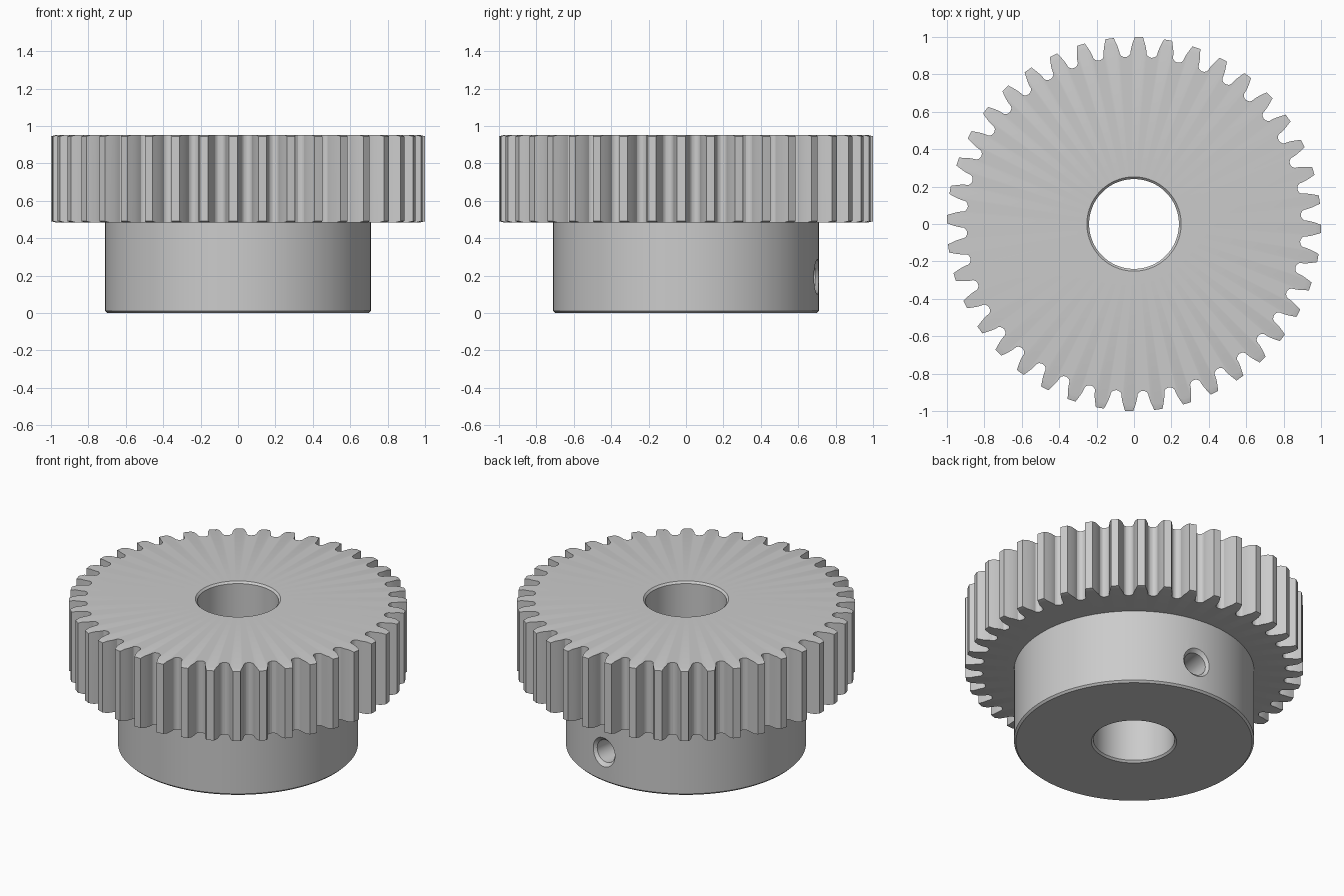
import bpy, bmesh
from math import sin, cos, radians, tau
from mathutils import Matrix

if "Cube" in bpy.data.objects:
    bpy.data.objects.remove(bpy.data.objects["Cube"])

TEETH = 40
PITCH = tau / TEETH


def make_object(name, rings):
    """Closed ring-shaped solid from a loop of cross-section loops."""
    bm = bmesh.new()
    loops = [[bm.verts.new(p) for p in ring] for ring in rings]
    for a, b in zip(loops, loops[1:] + loops[:1]):
        for i in range(len(a)):
            j = (i + 1) % len(a)
            bm.faces.new((a[i], a[j], b[j], b[i]))
    bmesh.ops.recalc_face_normals(bm, faces=bm.faces)
    me = bpy.data.meshes.new(name)
    bm.to_mesh(me)
    bm.free()
    ob = bpy.data.objects.new(name, me)
    bpy.context.collection.objects.link(ob)
    return ob


def section(profile, a):
    return [(r * cos(a), r * sin(a), z) for r, z in profile]


def cut(target, cutter):
    cutter.hide_render = True
    mod = target.modifiers.new("cut", "BOOLEAN")
    mod.operation = "DIFFERENCE"
    mod.solver = "EXACT"
    mod.object = cutter
    bpy.ops.object.select_all(action="DESELECT")
    bpy.context.view_layer.objects.active = target
    target.select_set(True)
    bpy.ops.object.modifier_apply(modifier=mod.name)
    bpy.data.objects.remove(cutter)


# Turned blank: hub, gear disc and chamfered bore
blank = [(0.24, 0.012), (0.252, 0), (0.698, 0), (0.71, 0.012), (0.71, 0.483),
         (0.97, 0.483), (1.0, 0.491), (1.0, 0.945), (0.97, 0.953),
         (0.252, 0.953), (0.24, 0.941)]
gear = make_object("spur_gear", [section(blank, tau * i / 160) for i in range(160)])

# Tooth gaps: a ring cutter whose inner wall follows the tooth outline
flank = [(1.004, 0.021), (0.985, 0.027), (0.97, 0.032), (0.952, 0.0372),
         (0.937, 0.0405), (0.923, 0.0425), (0.911, 0.0435), (0.902, 0.049),
         (0.896, 0.058)]                      # radius, half thickness
half = [(r, w / r) for r, w in flank]
outline = [(r, -a) for r, a in reversed(half)] + half + [(0.893, PITCH / 2)]
rings = []
for t in range(TEETH):
    centre = radians(88.5) + t * PITCH
    for r, a in outline:
        rings.append(section([(r, 0.44), (r, 1.0), (1.1, 1.0), (1.1, 0.44)], centre + a))
cut(gear, make_object("tooth_gap_cutter", rings))

# Countersunk set screw hole from the hub side into the bore
d = radians(81.6)
place = (Matrix.Translation((0, 0, 0.193)) @ Matrix.Rotation(d, 4, "Z")
         @ Matrix.Rotation(radians(90), 4, "Y"))
bm = bmesh.new()
prof = [(0.072, 0.1), (0.072, 0.688), (0.095, 0.711), (0.095, 0.8)]
loops = [[bm.verts.new((r * cos(tau * i / 40), r * sin(tau * i / 40), z))
          for i in range(40)] for r, z in prof]
for a, b in zip(loops, loops[1:]):
    for i in range(40):
        j = (i + 1) % 40
        bm.faces.new((a[i], a[j], b[j], b[i]))
bm.faces.new(loops[0])
bm.faces.new(loops[-1])
bmesh.ops.recalc_face_normals(bm, faces=bm.faces)
bm.transform(place)
me = bpy.data.meshes.new("screw_hole_cutter")
bm.to_mesh(me)
bm.free()
hole = bpy.data.objects.new("screw_hole_cutter", me)
bpy.context.collection.objects.link(hole)
cut(gear, hole)

bpy.ops.object.shade_smooth_by_angle(angle=radians(25))
